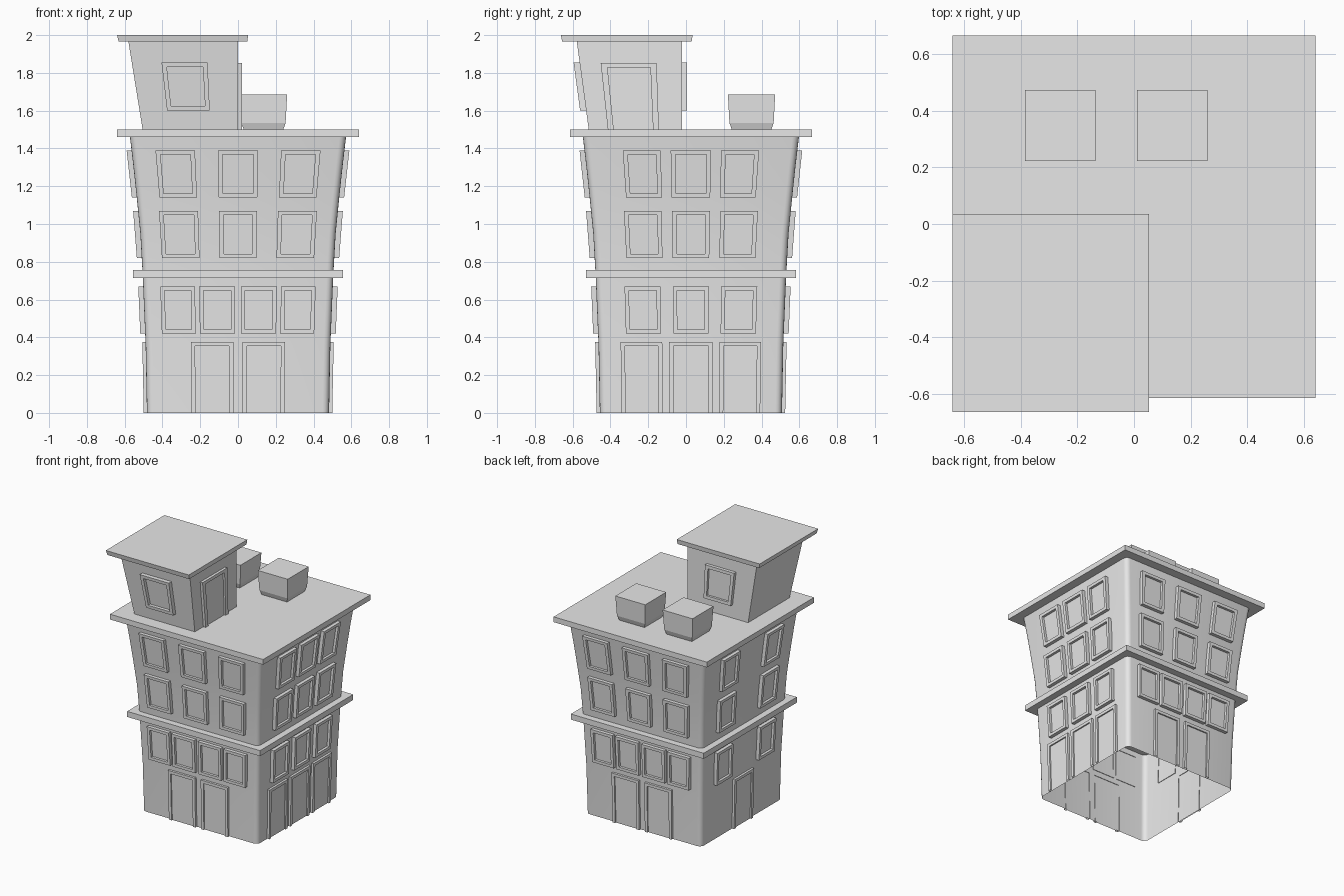
import bpy, bmesh, math
from mathutils import Vector

if "Cube" in bpy.data.objects:
    bpy.data.objects.remove(bpy.data.objects["Cube"])

CY = 0.026          # centre of the main block in y
PROFILE = [(0, .482), (.36, .489), (.72, .504), (.95, .517), (1.15, .537), (1.3, .553), (1.47, .573)]

grey = bpy.data.materials.new("plain_grey")
grey.diffuse_color = (0.8, 0.8, 0.8, 1)
grey.use_nodes = True
grey.node_tree.nodes["Principled BSDF"].inputs["Base Color"].default_value = grey.diffuse_color


def finish(bm, name, smooth=False):
    mesh = bpy.data.meshes.new(name)
    bm.to_mesh(mesh)
    bm.free()
    mesh.materials.append(grey)
    ob = bpy.data.objects.new(name, mesh)
    bpy.context.collection.objects.link(ob)
    if smooth:
        bpy.ops.object.select_all(action='DESELECT')
        ob.select_set(True)
        bpy.context.view_layer.objects.active = ob
        bpy.ops.object.shade_smooth_by_angle(angle=math.radians(35))
    return ob


def loft(name, rings, cap_bottom=True, cap_top=True, smooth=False):
    """Join horizontal rings of points, listed from bottom to top."""
    bm = bmesh.new()
    vs = [[bm.verts.new(p) for p in ring] for ring in rings]
    n = len(vs[0])
    for a, b in zip(vs, vs[1:]):
        for i in range(n):
            j = (i + 1) % n
            bm.faces.new((a[i], a[j], b[j], b[i]))
    if cap_bottom:
        bm.faces.new(vs[0][::-1])
    if cap_top:
        bm.faces.new(vs[-1])
    return finish(bm, name, smooth)


def rect(x0, x1, y0, y1, z):
    return [(x0, y0, z), (x1, y0, z), (x1, y1, z), (x0, y1, z)]


def slab(name, x0, x1, y0, y1, z0, z1):
    return loft(name, [rect(x0, x1, y0, y1, z0), rect(x0, x1, y0, y1, z1)])


def half_width(z):
    for (z0, w0), (z1, w1) in zip(PROFILE, PROFILE[1:]):
        if z <= z1:
            return w0 + (w1 - w0) * (z - z0) / (z1 - z0)
    return PROFILE[-1][1]


def rounded_ring(w, z, r=0.035, seg=4):
    pts = []
    for k, (sx, sy) in enumerate([(1, -1), (1, 1), (-1, 1), (-1, -1)]):
        for i in range(seg + 1):
            a = math.radians(-90 + 90 * k + 90 * i / seg)
            pts.append((sx * (w - r) + r * math.cos(a), CY + sy * (w - r) + r * math.sin(a), z))
    return pts


def wall(k):
    """Surface of main wall k: 0 front, 1 right, 2 back, 3 left."""
    c, s = [(1, 0), (0, 1), (-1, 0), (0, -1)][k]

    def point(u, z, d):
        w = half_width(z)
        x, y = u * w, -(w + d)
        return Vector((c * x - s * y, s * x + c * y + CY, z))
    return point


def opening(bm, surf, u0, u1, z0, z1, depth, iu, iz, door=False):
    """Raised frame around a recessed pane; doors have no lower rail."""
    zi = z0 if door else z0 + iz

    def ring(a, b, lo, hi, d):
        return [bm.verts.new(surf(u, z, d)) for u, z in ((a, lo), (b, lo), (b, hi), (a, hi))]
    inner = (u0 + iu, u1 - iu, zi, z1 - iz)
    rings = [ring(u0, u1, z0, z1, -0.004), ring(u0, u1, z0, z1, depth),
             ring(*inner, depth), ring(*inner, 0.007)]
    for a, b in zip(rings, rings[1:]):
        for i in range(1 if door else 0, 4):
            j = (i + 1) % 4
            bm.faces.new((a[i], a[j], b[j], b[i]))
    bm.faces.new(rings[-1])


# Flared main walls with rounded corners, open underneath
loft("main_walls", [rounded_ring(half_width(z), z) for z, _ in PROFILE], False, False, True)

# Ledge between storeys and main roof
slab("storey_ledge", -.555, .555, CY - .556, CY + .556, .715, .757)
slab("main_roof", -.64, .64, CY - .64, CY + .64, 1.46, 1.5)

# Window rows: bottom, top, spans on front/back, spans on the sides
ROWS = [(.42, .67, [(.455, .82), (.03, .41)], [(.32, .70)]),
        (.82, 1.07, [(.40, .79)], [(.295, .67)]),
        (1.14, 1.39, [(.405, .775)], [(.285, .64)])]
windows = bmesh.new()
for row, (z0, z1, face_spans, side_spans) in enumerate(ROWS):
    for k in range(4):
        spans = side_spans if k % 2 else face_spans
        pieces = [p for a, b in spans for p in ((a, b), (-b, -a))]
        if k == 1 or (k in (0, 2) and row > 0):
            pieces.append((-.19, .19))
        for a, b in pieces:
            opening(windows, wall(k), a, b, z0, z1, .026, .044, .022)
finish(windows, "wall_windows")

# Ground floor doors: two front and back, three right, one left
doors = bmesh.new()
pair = [(-.51, -.05), (.05, .51)]
DOORS = [pair, [(-.76, -.31), (-.235, .235), (.31, .76)], pair, [(-.235, .235)]]
for k, spans in enumerate(DOORS):
    for a, b in spans:
        opening(doors, wall(k), a, b, 0, .375, .017, .045, .022, True)
finish(doors, "ground_doors")


# Rooftop room, leaning outward at the front and left
def room_left(z):
    return -.505 - .075 * (z - 1.5) / .465


def room_front(z):
    return -.515 - .063 * (z - 1.5) / .465


loft("roof_room", [rect(room_left(z), 0, room_front(z), -.02, z) for z in (1.49, 1.97)])
loft("roof_room_top", [rect(-.632, .05, -.655, .03, 1.965), rect(-.64, .053, -.663, .035, 2.0)])

room_windows = bmesh.new()
opening(room_windows, lambda u, z, d: Vector((room_left(z) * (1 - u), room_front(z) - d, z)),
        .28, .713, 1.60, 1.855, .032, .045, .024)
opening(room_windows, lambda u, z, d: Vector((room_left(z) * u, -.02 + d, z)),
        .287, .72, 1.60, 1.855, .024, .045, .024)
finish(room_windows, "roof_room_windows")

room_door = bmesh.new()
opening(room_door,
        lambda u, z, d: Vector((d, room_front(z) * (1 - u) - .02 * u, z)),
        .205, .75, 1.5, 1.852, .02, .062, .024, True)
finish(room_door, "roof_room_door")

# Two vent boxes on the roof, narrowing towards the base
for name, cx in (("left_vent_box", -.26), ("right_vent_box", .135)):
    cy = .347
    loft(name, [rect(cx - h, cx + h, cy - h, cy + h, z)
                for z, h in ((1.495, .103), (1.535, .117), (1.685, .125))])
